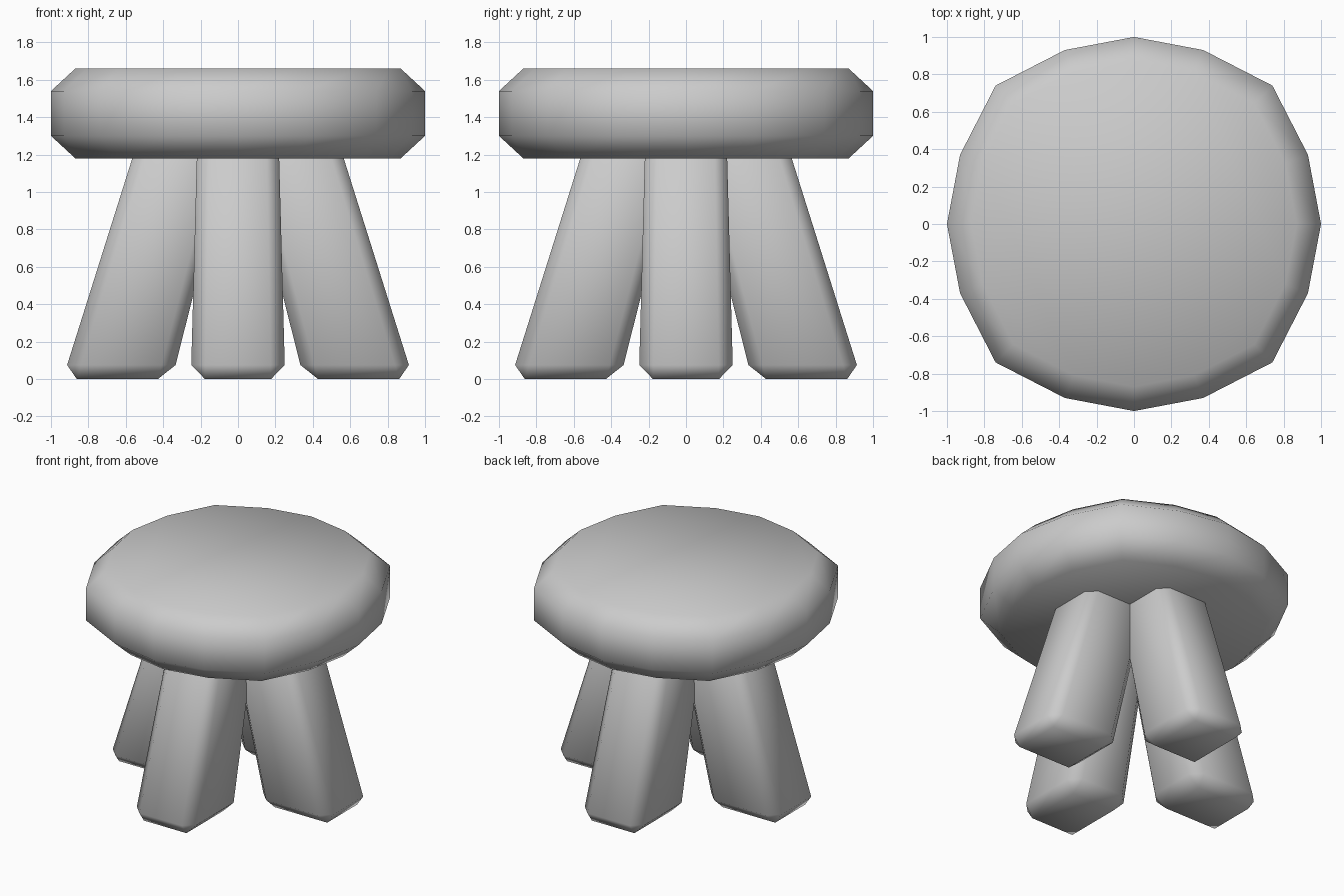
import bpy, bmesh, math
from mathutils import Matrix

if "Cube" in bpy.data.objects:
    bpy.data.objects.remove(bpy.data.objects["Cube"])


def finish(bm, name):
    bmesh.ops.recalc_face_normals(bm, faces=bm.faces)
    mesh = bpy.data.meshes.new(name)
    bm.to_mesh(mesh)
    bm.free()
    mesh.shade_smooth()
    obj = bpy.data.objects.new(name, mesh)
    bpy.context.collection.objects.link(obj)
    return obj


# Seat: rounded-square disc with 16 sides and chamfered rims
def make_seat():
    quarter = [(1.0, 0.0), (0.93, 0.37), (0.74, 0.74), (0.37, 0.93)]
    outline = []
    for k in range(4):
        c, s = round(math.cos(k * math.pi / 2)), round(math.sin(k * math.pi / 2))
        outline += [(x * c - y * s, x * s + y * c) for x, y in quarter]
    bm = bmesh.new()
    rings = [[bm.verts.new((x * f, y * f, z)) for x, y in outline]
             for f, z in [(0.87, 1.18), (1, 1.30), (1, 1.54), (0.87, 1.66)]]
    n = len(outline)
    for low, high in zip(rings, rings[1:]):
        for i in range(n):
            j = (i + 1) % n
            bm.faces.new((low[i], low[j], high[j], high[i]))
    bm.faces.new(rings[0][::-1])
    bm.faces.new(rings[-1])
    finish(bm, "seat")


# Leg: chamfered box, tapered upwards and leaning in under the seat
def make_leg(name, angle):
    height = 1.32
    bm = bmesh.new()
    bmesh.ops.create_cube(bm, size=1, matrix=Matrix.Translation((0, 0, height / 2))
                          @ Matrix.Diagonal((0.50, 0.58, height, 1)))
    bmesh.ops.bevel(bm, geom=bm.edges[:], offset=0.075, segments=1,
                    affect='EDGES', offset_type='OFFSET')
    for v in bm.verts:
        taper = 1.008 - 0.108 * v.co.z
        v.co.x *= taper
        v.co.y = v.co.y * taper - (0.645 - 0.284 * v.co.z)
    bm.transform(Matrix.Rotation(angle, 4, 'Z'))
    finish(bm, name)


make_seat()
for i, side in enumerate(("front", "right", "back", "left")):
    make_leg(side + "_leg", i * math.pi / 2)
